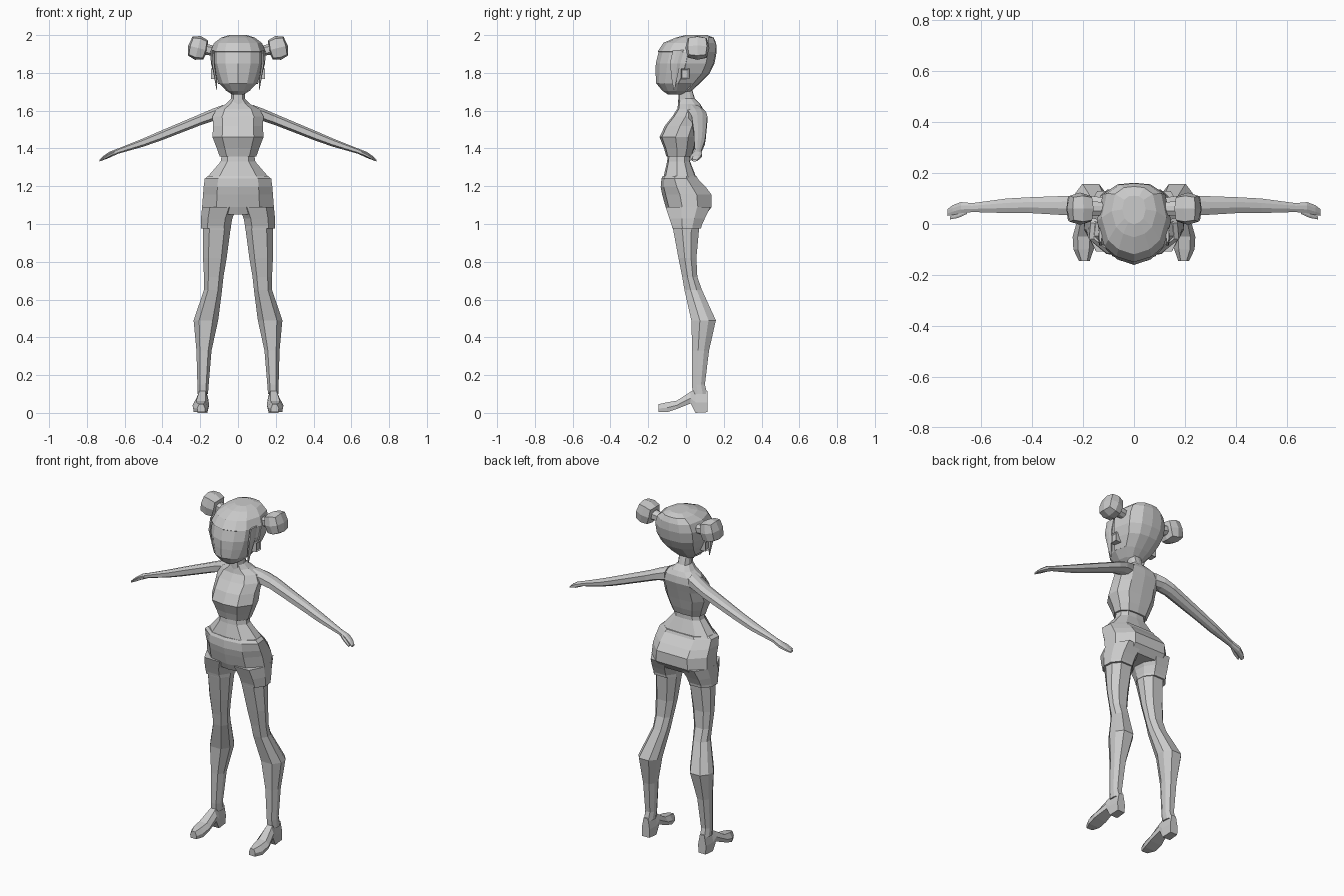
import bpy, bmesh, math
from mathutils import Matrix

grey = bpy.data.materials.new("plain grey")
grey.diffuse_color = (0.6, 0.6, 0.6, 1)


def finish(bm, name, mirror=False):
    bmesh.ops.recalc_face_normals(bm, faces=bm.faces)
    me = bpy.data.meshes.new(name)
    bm.to_mesh(me)
    bm.free()
    me.materials.append(grey)
    ob = bpy.data.objects.new(name, me)
    bpy.context.collection.objects.link(ob)
    if mirror:
        ob.modifiers.new("Mirror", 'MIRROR').use_axis[0] = True
    return ob


# Half cross-sections: (share of half width, share from low side to high side)
BODY = [(0, 0), (.62, .06), (1, .42), (.95, .75), (.6, .97), (0, 1)]
HIPS = [(0, 0), (.6, .07), (1, .36), (.97, .7), (.55, 1), (0, 1)]
HEAD = [(0, 0), (.48, .07), (.8, .2), (1, .52), (.84, .86), (.45, .98), (0, 1)]
LIMB = [(.55, 0), (1, .35), (.95, .7), (.5, 1)]
FOOT = [(.9, 0), (1, .45), (.55, 1)]


def loft(name, profile, sections, axis='z', mirror=False):
    """Skin sections of (position, half width, low, high, centre)."""
    left = [(-u, t) for u, t in reversed(profile) if u > 0]
    outline = profile + left
    bm = bmesh.new()
    rings = []
    for pos, hw, lo, hi, *c in sections:
        c = c[0] if c else 0
        ring = []
        for u, t in outline:
            a, b = c + u * hw, lo + t * (hi - lo)
            co = {'z': (a, b, pos), 'y': (a, pos, b), 'x': (pos, b, a)}[axis]
            ring.append(bm.verts.new(co))
        rings.append(ring)
    n = len(outline)
    for r, q in zip(rings, rings[1:]):
        for i in range(n):
            j = (i + 1) % n
            bm.faces.new((r[i], r[j], q[j], q[i]))
    bm.faces.new(rings[0])
    bm.faces.new(rings[-1])
    return finish(bm, name, mirror)


# Head
head_sections = [
    (1.685, .03, -.095, -.01), (1.705, .062, -.125, .02),
    (1.745, .1, -.158, .065), (1.80, .123, -.161, .12),
    (1.85, .138, -.16, .145), (1.91, .14, -.145, .156),
    (1.955, .122, -.115, .154), (1.982, .085, -.05, .143),
    (1.994, .045, 0, .11)]
head = loft("head", HEAD, head_sections)

# Hair shell: crown and back of the head, thickened outward
bm = bmesh.new()
bm.from_mesh(head.data)
gone = [f for f in bm.faces
        if f.calc_center_median().z < 1.91 and f.calc_center_median().y < .01]
bmesh.ops.delete(bm, geom=gone, context='FACES')
hair = finish(bm, "hair")
shell = hair.modifiers.new("Solidify", 'SOLIDIFY')
shell.thickness, shell.offset = .006, 1

# Hair buns and their ties
bm = bmesh.new()
bmesh.ops.create_cube(bm, size=1)
bmesh.ops.subdivide_edges(bm, edges=bm.edges[:], cuts=1, use_grid_fill=True)
for v in bm.verts:
    v.co = v.co.lerp(v.co.normalized() * .62, .65)
m = (Matrix.Translation((.212, .06, 1.932)) @ Matrix.Rotation(math.radians(-14), 4, 'Y')
     @ Matrix.Diagonal((.092, .11, .112, 1)))
bmesh.ops.transform(bm, matrix=m, verts=bm.verts)
finish(bm, "hair_bun", True)
loft("bun_tie", LIMB, [(.11, .025, .035, .085, 1.915),
                       (.175, .03, .03, .09, 1.925)], 'x', True)

# Ears: square plates with a sunken middle
bm = bmesh.new()
bmesh.ops.create_cube(bm, size=1)
bmesh.ops.transform(bm, verts=bm.verts, matrix=Matrix.Translation(
    (.122, -.005, 1.795)) @ Matrix.Diagonal((.04, .045, .055, 1)))
outer = [f for f in bm.faces if f.calc_center_median().x > .14]
bmesh.ops.inset_region(bm, faces=outer, thickness=.009, depth=-.006)
finish(bm, "ear", True)

# Side locks hanging before the ears
loft("side_lock", LIMB, [(1.71, .002, -.065, -.06, .112), (1.76, .006, -.075, -.05, .117),
                         (1.85, .008, -.085, -.03, .132), (1.92, .006, -.07, -.01, .132)],
     mirror=True)

# Neck
loft("neck", BODY, [(1.56, .045, -.05, .075), (1.62, .037, -.043, .06),
                    (1.72, .036, -.038, .03)])

# Chest with cropped top
loft("chest", BODY, [
    (1.358, .097, -.104, .03), (1.40, .112, -.116, .045),
    (1.46, .135, -.14, .062), (1.52, .132, -.112, .08),
    (1.57, .135, -.072, .095), (1.61, .112, -.046, .09),
    (1.635, .065, -.042, .075), (1.665, .035, -.036, .045)])

# Bare waist
loft("waist", BODY, [(1.385, .082, -.095, .02), (1.33, .092, -.1, .022),
                     (1.245, .165, -.12, .055)])

# Shorts and their leg cuffs
loft("shorts", HIPS, [
    (1.255, .158, -.122, .056), (1.24, .176, -.13, .062),
    (1.195, .182, -.134, .105), (1.155, .185, -.126, .135),
    (1.09, .19, -.108, .136), (1.05, .186, -.09, .105)])
loft("shorts_cuff", LIMB, [
    (1.09, .092, -.108, .13, .098), (1.03, .083, -.088, .1, .113),
    (.99, .08, -.075, .082, .117), (.975, .08, -.072, .08, .117)], mirror=True)

# Arms with hands
loft("arm", LIMB, [
    (.08, .04, .0, .09, 1.59), (.135, .033, .015, .106, 1.577),
    (.19, .03, .03, .113, 1.556), (.41, .026, .043, .105, 1.467),
    (.5, .022, .043, .1, 1.432), (.635, .014, .047, .082, 1.386),
    (.68, .016, .042, .086, 1.367), (.712, .011, .035, .074, 1.35),
    (.733, .005, .032, .058, 1.336)], 'x', True)
loft("thumb", LIMB, [(.655, .009, .04, .06, 1.376), (.69, .008, .024, .045, 1.358),
                     (.722, .004, .018, .03, 1.34)], 'x', True)

# Legs
loft("leg", LIMB, [
    (1.04, .075, -.075, .08, .113), (.97, .072, -.068, .069, .112),
    (.82, .0625, -.04, .055, .1225), (.72, .0515, -.02, .06, .1285),
    (.65, .048, -.008, .085, .1325), (.49, .065, .028, .158, .17),
    (.33, .04, .033, .122, .18), (.15, .03, .032, .1, .185),
    (.1, .028, .035, .112, .187)], mirror=True)

# Heeled feet
loft("foot", FOOT, [
    (.115, .026, .004, .115, .187), (.05, .029, 0, .125, .187),
    (.025, .031, .05, .112, .189), (-.05, .044, .02, .064, .197),
    (-.1, .04, .004, .056, .198), (-.145, .021, .004, .046, .195)], 'y', True)
